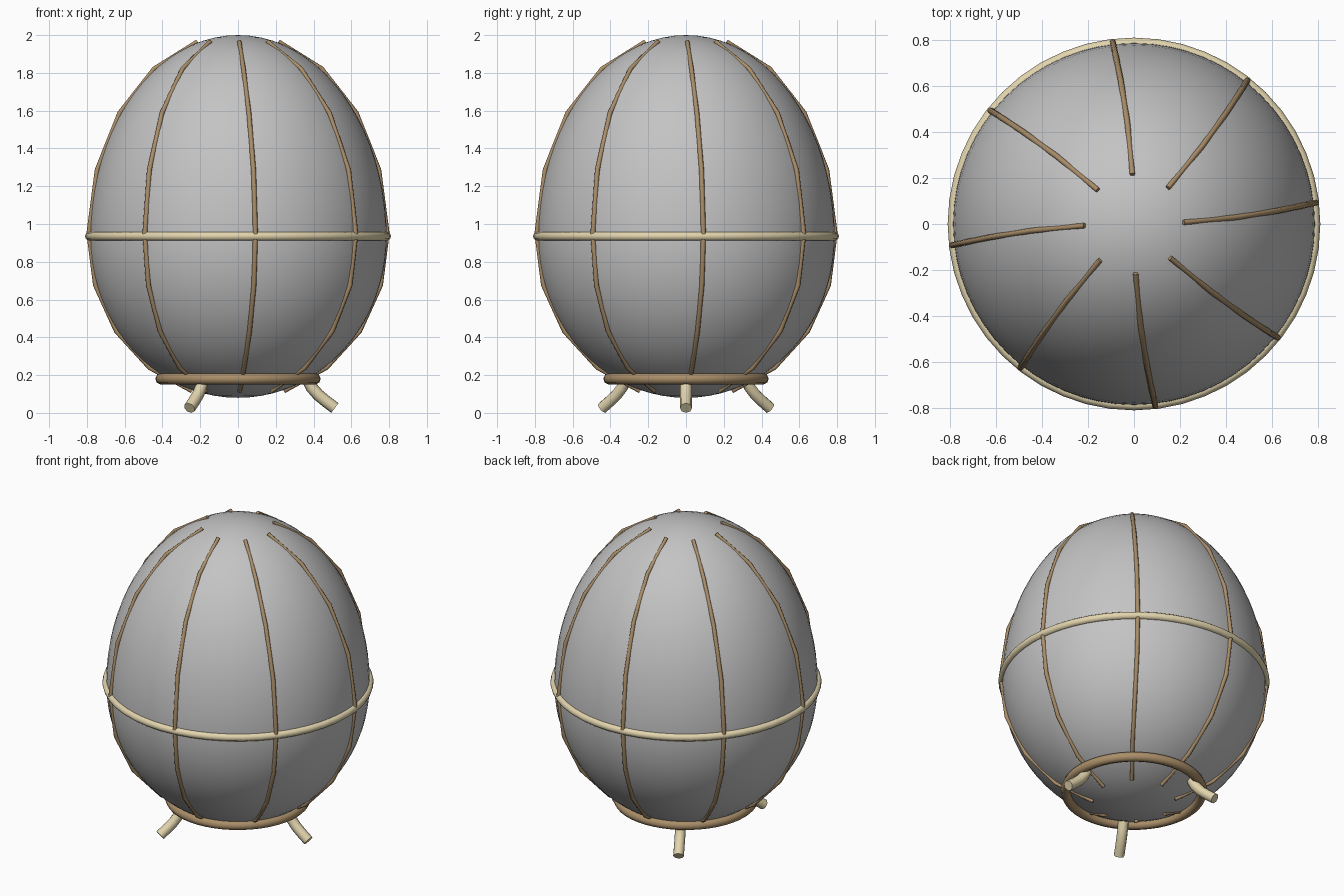
import bpy, bmesh
from math import sin, cos, pi, radians

if "Cube" in bpy.data.objects:
    bpy.data.objects.remove(bpy.data.objects["Cube"])

MID, RAD, UP, DOWN = 0.93, 0.787, 1.07, 0.85   # egg belly height, radius, half-heights


def material(name, rgb):
    m = bpy.data.materials.new(name)
    m.diffuse_color = (*rgb, 1)
    m.use_nodes = True
    m.node_tree.nodes["Principled BSDF"].inputs["Base Color"].default_value = m.diffuse_color
    return m


GREY = material("shell grey", (0.55, 0.55, 0.55))
TAN = material("tan brown", (0.40, 0.27, 0.14))
CREAM = material("pale cream", (0.76, 0.66, 0.42))


def egg_point(phi):
    """Radius and height on the egg outline, phi measured down from the top."""
    return RAD * sin(phi), MID + (UP if phi < pi / 2 else DOWN) * cos(phi)


def smooth(obj, mat):
    obj.data.materials.clear()
    obj.data.materials.append(mat)
    bpy.ops.object.select_all(action='DESELECT')
    obj.select_set(True)
    bpy.context.view_layer.objects.active = obj
    bpy.ops.object.shade_smooth_by_angle(angle=radians(50))


def tube(name, points, radius, mat, taper=None):
    """Capped round tube through the points, turned into a mesh."""
    cu = bpy.data.curves.new(name, 'CURVE')
    cu.dimensions = '3D'
    cu.bevel_depth = radius
    cu.bevel_resolution = 2
    cu.use_fill_caps = True
    sp = cu.splines.new('POLY')
    sp.points.add(len(points) - 1)
    for i, p in enumerate(points):
        sp.points[i].co = (*p, 1)
        sp.points[i].radius = taper[i] if taper else 1
    obj = bpy.data.objects.new(name, cu)
    bpy.context.collection.objects.link(obj)
    bpy.ops.object.select_all(action='DESELECT')
    obj.select_set(True)
    bpy.context.view_layer.objects.active = obj
    bpy.ops.object.convert(target='MESH')
    smooth(bpy.context.view_layer.objects.active, mat)


def ring(name, major, minor, z, sides, mat):
    bpy.ops.mesh.primitive_torus_add(major_radius=major, minor_radius=minor,
                                     major_segments=48, minor_segments=sides,
                                     location=(0, 0, z))
    obj = bpy.context.object
    obj.name = name
    smooth(obj, mat)


# Egg shell: a sphere stretched differently above and below the belly
mesh = bpy.data.meshes.new("egg_shell")
bm = bmesh.new()
bmesh.ops.create_uvsphere(bm, u_segments=64, v_segments=40, radius=1)
for v in bm.verts:
    x, y, z = v.co
    v.co = (x * RAD, y * RAD, MID + z * (UP if z > 0 else DOWN))
bm.to_mesh(mesh)
bm.free()
shell = bpy.data.objects.new("egg_shell", mesh)
bpy.context.collection.objects.link(shell)
smooth(shell, GREY)

# Eight gently bowed ribs
COUNT = 9
for k in range(8):
    pts, taper = [], []
    for i in range(COUNT):
        phi = radians(15.7 + 18.3 * i)
        r, z = egg_point(phi)
        a = k * pi / 4 + 0.148 * r            # sideways bow grows with the radius
        r += 0.008 * sin(phi)
        z += 0.006 * cos(phi)
        pts.append((r * cos(a), r * sin(a), z))
        taper.append(0.85 + 0.2 * sin(phi))
    tube(f"rib_{k + 1}", pts, 0.0125, TAN, taper)

# Belt around the belly and the ring the egg sits in
ring("belly_belt", 0.786, 0.024, 0.935, 10, CREAM)
ring("base_ring", 0.408, 0.03, 0.18, 8, TAN)

# Three splayed feet
profile = [(0.365, 0.185), (0.39, 0.135), (0.425, 0.095), (0.465, 0.062), (0.513, 0.026)]
for k in range(3):
    a = k * 2 * pi / 3
    tube(f"foot_{k + 1}", [(r * cos(a), r * sin(a), z) for r, z in profile], 0.032, CREAM)
